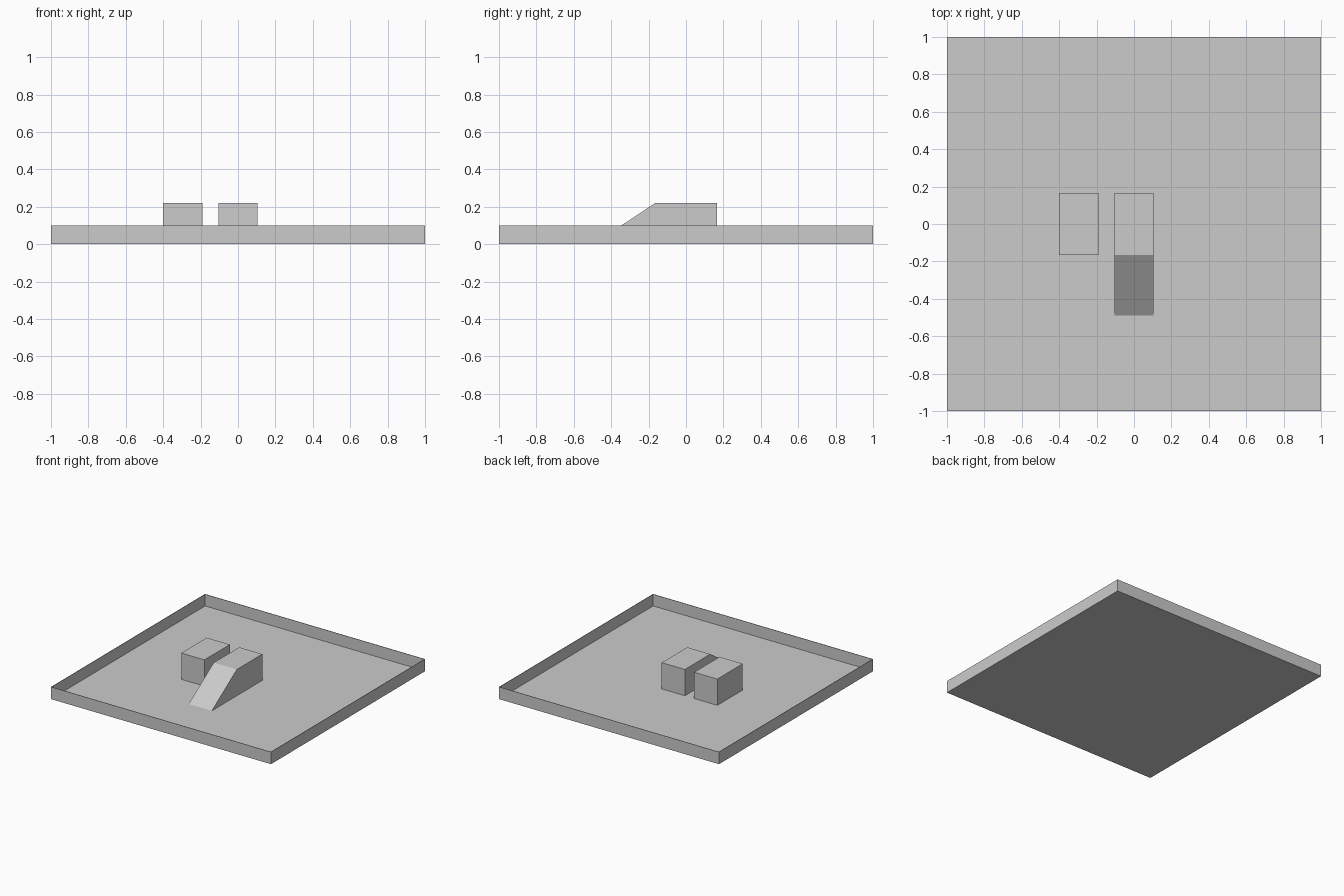
import bpy
import bmesh

if "Cube" in bpy.data.objects:
    bpy.data.objects.remove(bpy.data.objects["Cube"])


def extrude_profile(name, profile, x0, x1):
    """Solid made from a (y, z) profile stretched from x0 to x1."""
    bm = bmesh.new()
    face = bm.faces.new([bm.verts.new((x0, y, z)) for y, z in profile])
    result = bmesh.ops.extrude_face_region(bm, geom=[face])
    moved = [v for v in result["geom"] if isinstance(v, bmesh.types.BMVert)]
    bmesh.ops.translate(bm, verts=moved, vec=(x1 - x0, 0, 0))
    bmesh.ops.recalc_face_normals(bm, faces=bm.faces)
    mesh = bpy.data.meshes.new(name)
    bm.to_mesh(mesh)
    bm.free()
    obj = bpy.data.objects.new(name, mesh)
    bpy.context.collection.objects.link(obj)
    return obj


HEIGHT = 0.22    # block top
FLOOR = 0.004    # tray sheet thickness
HALF = 0.165     # half block depth
block = [(-HALF, FLOOR), (HALF, FLOOR), (HALF, HEIGHT), (-HALF, HEIGHT)]
wedge = [(-0.49, FLOOR), (-HALF, FLOOR), (-HALF, HEIGHT)]

# Thin-walled open tray
tray = extrude_profile("tray", [(-1, 0), (1, 0), (1, 0.1), (-1, 0.1)], -1, 1)
bm = bmesh.new()
bm.from_mesh(tray.data)
top = [f for f in bm.faces if f.normal.z > 0.9]
bmesh.ops.delete(bm, geom=top, context="FACES_ONLY")
bm.to_mesh(tray.data)
bm.free()
sheet = tray.modifiers.new("sheet", "SOLIDIFY")
sheet.thickness = FLOOR
sheet.offset = -1
sheet.use_even_offset = True

# Two blocks, with a ramp leading up to the middle one
extrude_profile("side_block", block, -0.40, -0.19)
extrude_profile("middle_block", block, -0.105, 0.105)
extrude_profile("ramp", wedge, -0.105, 0.105)
